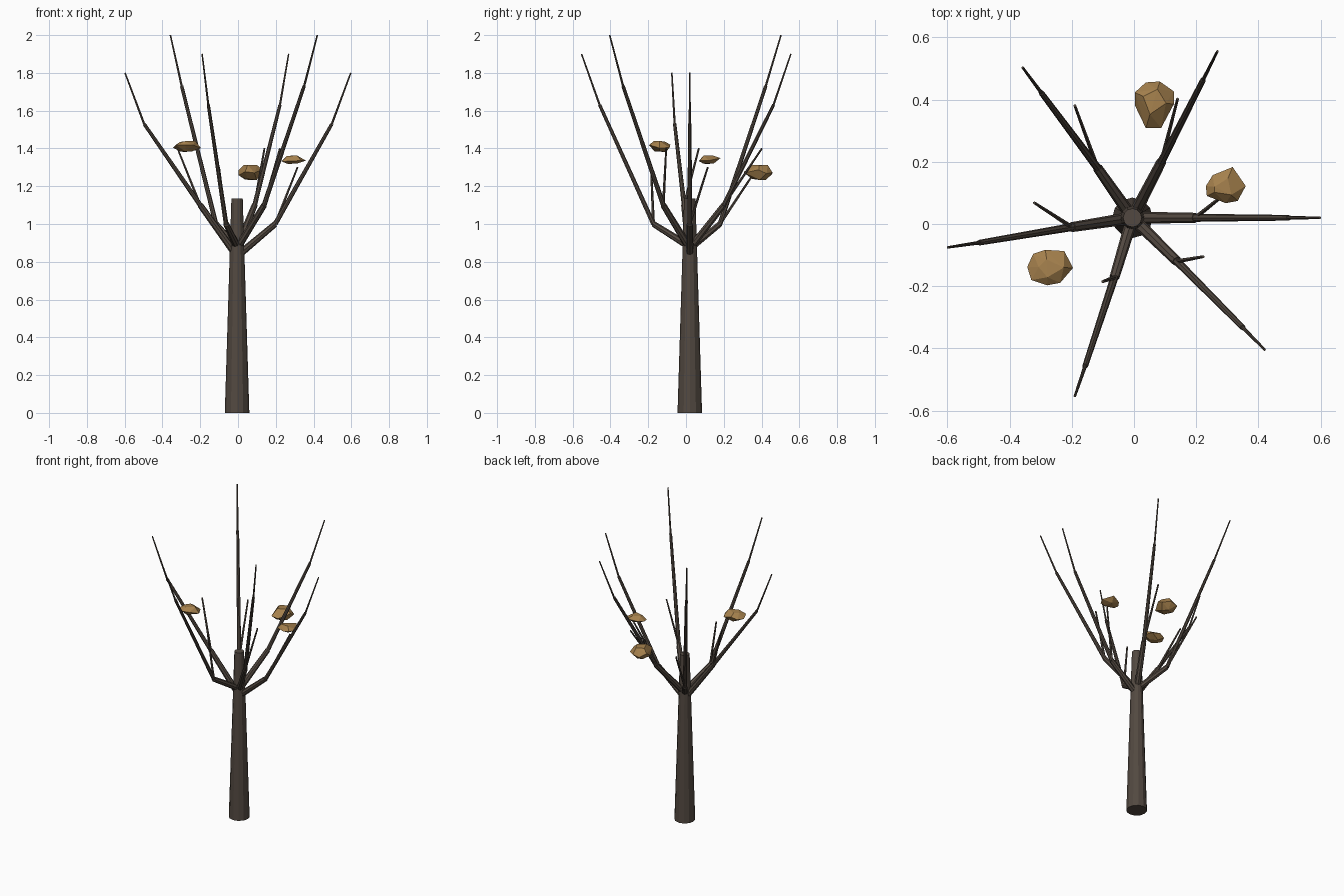
import bpy, bmesh, random
from mathutils import Vector

if "Cube" in bpy.data.objects:
    bpy.data.objects.remove(bpy.data.objects["Cube"])

random.seed(4)


def material(name, color):
    m = bpy.data.materials.new(name)
    m.diffuse_color = (*color, 1)
    m.use_nodes = True
    m.node_tree.nodes["Principled BSDF"].inputs["Base Color"].default_value = m.diffuse_color
    return m


bark = material("bark", (0.085, 0.066, 0.052))
dry_leaf = material("dry_leaf", (0.38, 0.22, 0.075))


def finish(bm, name, mat):
    bmesh.ops.recalc_face_normals(bm, faces=bm.faces)
    mesh = bpy.data.meshes.new(name)
    bm.to_mesh(mesh)
    bm.free()
    mesh.materials.append(mat)
    ob = bpy.data.objects.new(name, mesh)
    bpy.context.collection.objects.link(ob)


def add_limb(bm, a, b, r1, r2, sides=8):
    """Tapered capped cylinder from a to b."""
    a, b = Vector(a), Vector(b)
    d = b - a
    new = bmesh.ops.create_cone(bm, cap_ends=True, segments=sides,
                                radius1=r1, radius2=r2, depth=d.length)["verts"]
    rot = d.to_track_quat('Z', 'Y')
    for v in new:
        v.co = rot @ v.co + (a + b) / 2


# Trunk
CX, CY = -0.005, 0.02
bm = bmesh.new()
add_limb(bm, (CX, CY, 0), (CX, CY, 1.135), 0.065, 0.03, 12)
finish(bm, "trunk", bark)

# Branches: root height, knee, upper joint, tip, side twig tip
branches = [
    (0.83, (0.197, 0.02, 1.0), (0.497, 0.02, 1.53), (0.597, 0.02, 1.8), (0.315, 0.115, 1.3)),
    (0.87, (0.088, 0.2, 1.1), (0.222, 0.463, 1.63), (0.268, 0.555, 1.9), (0.14, 0.402, 1.4)),
    (0.87, (-0.117, 0.18, 1.0), (-0.298, 0.422, 1.73), (-0.358, 0.503, 2.0), (-0.19, 0.38, 1.3)),
    (0.83, (-0.2, -0.01, 1.1), (-0.497, -0.06, 1.53), (-0.598, -0.075, 1.8), (-0.32, 0.068, 1.4)),
    (0.88, (-0.063, -0.172, 1.0), (-0.157, -0.457, 1.63), (-0.19, -0.553, 1.9), (-0.1, -0.185, 1.3)),
    (0.87, (0.138, -0.12, 1.1), (0.35, -0.333, 1.73), (0.42, -0.404, 2.0), (0.222, -0.105, 1.4)),
]
for i, (z, knee, joint, tip, twig) in enumerate(branches, 1):
    bm = bmesh.new()
    add_limb(bm, (CX, CY, z), knee, 0.02, 0.016)
    add_limb(bm, knee, joint, 0.013, 0.009)
    add_limb(bm, joint, tip, 0.006, 0.004)
    add_limb(bm, knee, twig, 0.008, 0.005, 6)
    finish(bm, f"branch_{i}", bark)

# Leaf clumps: outline seen from above, bottom and top height
clumps = [
    ([(-.343, -.138), (-.324, -.096), (-.285, -.083), (-.224, -.087),
      (-.196, -.141), (-.237, -.189), (-.279, -.197), (-.33, -.18)], 1.38, 1.44),
    ([(.003, .423), (.038, .455), (.083, .458), (.128, .426),
      (.128, .385), (.087, .308), (.038, .308), (.003, .381)], 1.232, 1.315),
    ([(.231, .122), (.253, .157), (.317, .183), (.359, .122),
      (.333, .074), (.295, .067), (.234, .09)], 1.317, 1.363),
]
for i, (ring, lo, hi) in enumerate(clumps, 1):
    bm = bmesh.new()
    mid, half = (lo + hi) / 2, (hi - lo) / 2
    cx = sum(p[0] for p in ring) / len(ring)
    cy = sum(p[1] for p in ring) / len(ring)
    for k, (x, y) in enumerate(ring):
        bm.verts.new((x, y, mid + half * random.uniform(-0.4, 0.4)))
        if k % 2 == 0:      # smaller top and bottom facets
            for s in (-1, 1):
                f = random.uniform(0.4, 0.65)
                bm.verts.new((cx + (x - cx) * f, cy + (y - cy) * f,
                              mid + s * half * random.uniform(0.8, 1)))
    hull = bmesh.ops.convex_hull(bm, input=bm.verts)
    loose = [v for v in bm.verts if not v.link_faces]
    bmesh.ops.delete(bm, geom=loose, context='VERTS')
    finish(bm, f"leaf_clump_{i}", dry_leaf)
